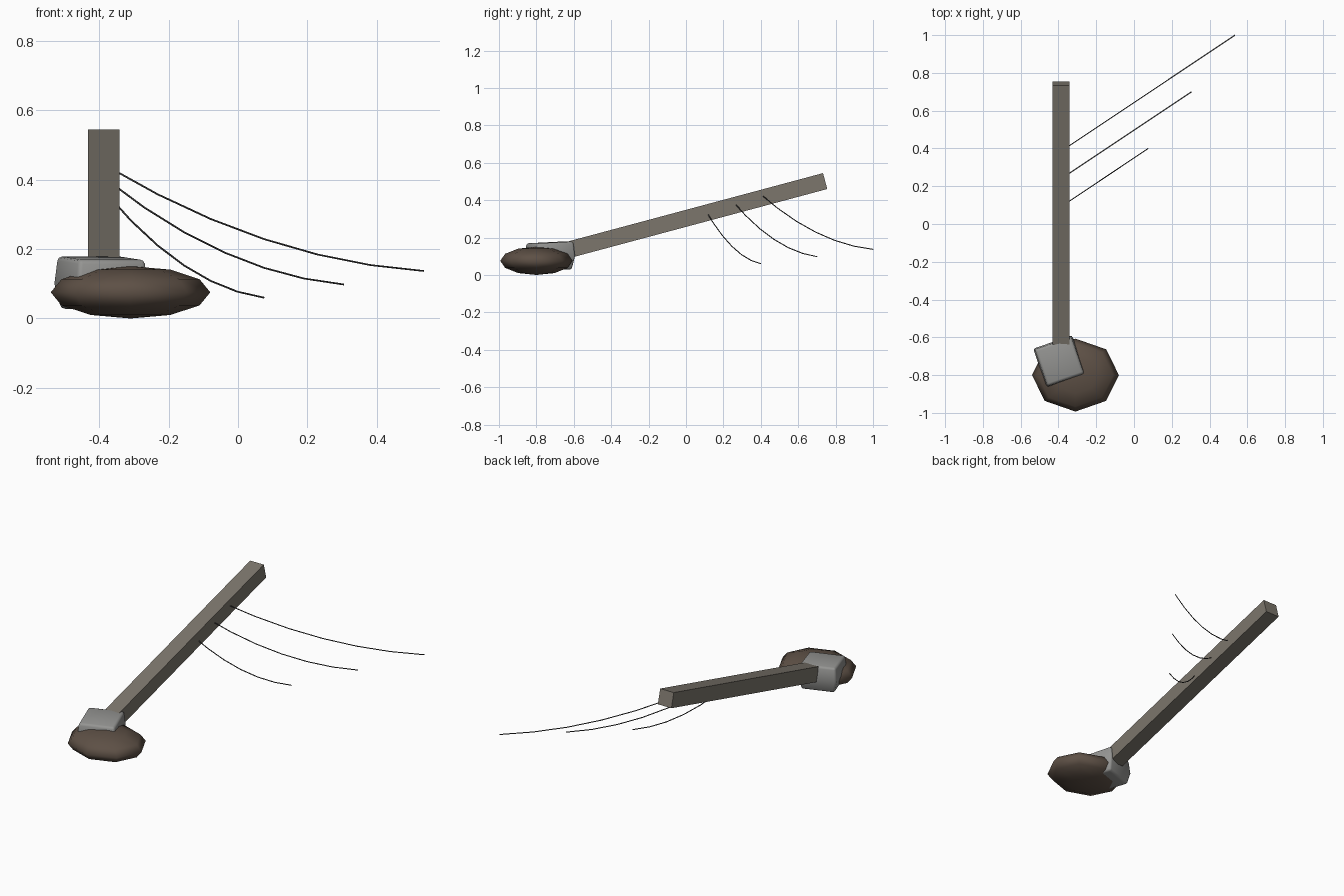
import bpy, bmesh, math
from mathutils import Vector, Matrix

if "Cube" in bpy.data.objects:
    bpy.data.objects.remove(bpy.data.objects["Cube"])


def material(name, rgb):
    m = bpy.data.materials.new(name)
    m.diffuse_color = (*rgb, 1)
    m.use_nodes = True
    m.node_tree.nodes["Principled BSDF"].inputs["Base Color"].default_value = m.diffuse_color
    return m


WOOD = material("weathered_wood", (0.20, 0.18, 0.15))
SOIL = material("soil", (0.11, 0.08, 0.06))
CONCRETE = material("concrete", (0.30, 0.30, 0.29))
WIRE = material("wire", (0.06, 0.06, 0.06))


def make_object(name, bm, mat, smooth=False):
    bmesh.ops.recalc_face_normals(bm, faces=bm.faces)
    mesh = bpy.data.meshes.new(name)
    bm.to_mesh(mesh)
    bm.free()
    mesh.materials.append(mat)
    for p in mesh.polygons:
        p.use_smooth = smooth
    ob = bpy.data.objects.new(name, mesh)
    bpy.context.collection.objects.link(ob)
    return ob


# Fallen fence post, leaning 15 degrees along y
tilt = math.radians(15)
axis = Vector((0, math.cos(tilt), math.sin(tilt)))
length = 1.42
tip = Vector((-0.387, 0.744, 0.502))
bm = bmesh.new()
bmesh.ops.create_cube(bm, size=1, matrix=Matrix.Translation(tip - axis * length / 2)
                      @ Matrix.Rotation(tilt, 4, 'X')
                      @ Matrix.Diagonal((0.09, length, 0.088, 1)))
make_object("fence_post", bm, WOOD)

# Clump of soil, a squashed low-poly ball
bm = bmesh.new()
bmesh.ops.create_uvsphere(bm, u_segments=8, v_segments=6, radius=1,
                          matrix=Matrix.Translation((-0.31, -0.80, 0.0755))
                          @ Matrix.Diagonal((0.23, 0.193, 0.0755, 1)))
make_object("soil_clump", bm, SOIL, smooth=True)

# Concrete footing: square rings bulging at mid height, with rounded edges
turn = math.radians(19)
centre = Vector((-0.395, -0.728, 0))
bm = bmesh.new()
rings = []
for z, half in ((0.028, 0.094), (0.10, 0.109), (0.174, 0.101)):
    ring = []
    for sx, sy in ((-1, -1), (1, -1), (1, 1), (-1, 1)):
        p = Matrix.Rotation(turn, 3, 'Z') @ Vector((sx * half, sy * half, 0))
        lift = 0.005 * sy if z > 0.15 else 0
        ring.append(bm.verts.new(centre + p + Vector((0, 0, z + lift))))
    rings.append(ring)
for a, b in zip(rings, rings[1:]):
    for i in range(4):
        j = (i + 1) % 4
        bm.faces.new((a[i], a[j], b[j], b[i]))
bm.faces.new(rings[0][::-1])
bm.faces.new(rings[-1])
footing = make_object("concrete_footing", bm, CONCRETE, smooth=True)
bevel = footing.modifiers.new("rounded_edges", 'BEVEL')
bevel.width = 0.012
bevel.segments = 2
bevel.limit_method = 'ANGLE'
bevel.angle_limit = math.radians(40)


# Sagging wires, thin square tubes that start inside the post
def wire(name, start, end, sag=0.061, steps=6, radius=0.0027):
    start, end = Vector(start), Vector(end)
    pts = []
    for i in range(steps + 1):
        t = i / steps
        p = start.lerp(end, t)
        p.z -= 4 * sag * t * (1 - t)
        pts.append(p)
    flat = Vector((end.x - start.x, end.y - start.y, 0)).normalized()
    side = flat.cross(Vector((0, 0, 1)))
    bm = bmesh.new()
    loops = []
    for i, p in enumerate(pts):
        along = (pts[min(i + 1, steps)] - pts[max(i - 1, 0)]).normalized()
        up = side.cross(along)
        loops.append([bm.verts.new(p + radius * (side * math.cos(k * math.tau / 6)
                                                 + up * math.sin(k * math.tau / 6)))
                      for k in range(6)])
    for a, b in zip(loops, loops[1:]):
        for i in range(6):
            j = (i + 1) % 6
            bm.faces.new((a[i], a[j], b[j], b[i]))
    bm.faces.new(loops[0])
    bm.faces.new(loops[-1])
    make_object(name, bm, WIRE, smooth=True)


wire("wire_lower", (-0.385, 0.092, 0.367), (0.075, 0.40, 0.06))
wire("wire_middle", (-0.385, 0.24, 0.405), (0.305, 0.70, 0.098))
wire("wire_upper", (-0.385, 0.386, 0.443), (0.535, 1.0, 0.137))
